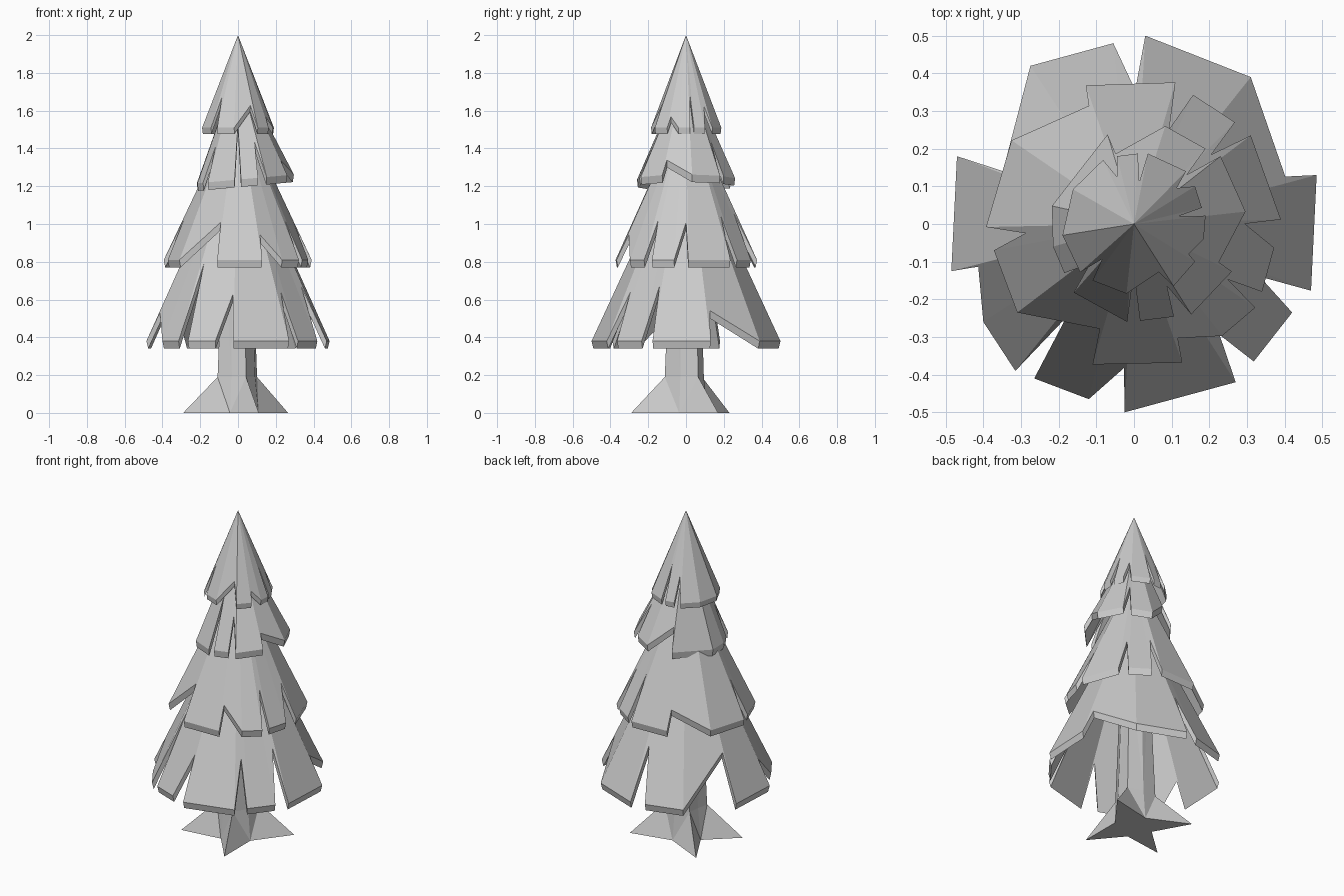
import bpy, bmesh
from mathutils import Vector

if "Cube" in bpy.data.objects:
    bpy.data.objects.remove(bpy.data.objects["Cube"])


def make_object(name, bm):
    bmesh.ops.recalc_face_normals(bm, faces=bm.faces)
    mesh = bpy.data.meshes.new(name)
    bm.to_mesh(mesh)
    bm.free()
    obj = bpy.data.objects.new(name, mesh)
    bpy.context.collection.objects.link(obj)
    return obj


def foliage(name, apex_z, rim_z, corners, tilt=0.0, thick=0.04):
    """Faceted hollow cone. Corners run clockwise; a corner (x, y, t, s) is
    followed by a notch, t along to the next corner and s of the way down."""
    apex = Vector((0, 0, apex_z))
    pts = [Vector((c[0], c[1], rim_z + tilt * c[0])) for c in corners]
    outline = []
    for i, c in enumerate(corners):
        outline.append(pts[i])
        if len(c) == 4:
            edge = pts[i].lerp(pts[(i + 1) % len(pts)], c[2])
            outline.append(apex.lerp(edge, c[3]))
    bm = bmesh.new()
    top = [bm.verts.new(p) for p in outline]
    low = [bm.verts.new((p.x * 0.98, p.y * 0.98, p.z - thick)) for p in outline]
    tip = bm.verts.new(apex)
    inner = bm.verts.new(apex - Vector((0, 0, thick)))
    n = len(top)
    for i in range(n):
        j = (i + 1) % n
        bm.faces.new((tip, top[i], top[j]))
        bm.faces.new((inner, low[j], low[i]))
        bm.faces.new((top[i], low[i], low[j], top[j]))
    return make_object(name, bm)


# Four tiers of drooping boughs, bottom to top
foliage("foliage_bottom", 1.46, 0.38, [
    (.03, .50), (.31, .39, .93, .85),
    (.485, .13), (.47, -.177, .25, .73),
    (.42, -.235), (.318, -.365, .4, .76),
    (.27, -.42), (-.025, -.50, .1, .77),
    (-.12, -.465), (-.265, -.41, .5, .62),
    (-.315, -.39), (-.40, -.26, .95, .86),
    (-.485, -.125), (-.47, .18, .03, .75),
    (-.275, .42), (-.055, .48, .7, .72)])

foliage("foliage_lower_middle", 1.64, 0.81, [
    (-.128, .368), (.11, .376, .5, .7),
    (.157, .343), (.268, .27, .4, .72),
    (.31, .235), (.39, .012, .15, .76),
    (.372, -.063), (.34, -.18, .4, .75),
    (.322, -.222), (.234, -.297, .9, .84),
    (.128, -.368), (-.11, -.373, .05, .76),
    (-.31, -.235), (-.372, -.07, .6, .75),
    (-.393, -.008), (-.325, .222, .95, .87)])

foliage("foliage_upper_middle", 1.83, 1.235, [
    (.083, .26), (.19, .20, .4, .68),
    (.23, .18), (.296, .033, .95, .86),
    (.26, -.126), (.152, -.24, .5, .68),
    (.106, -.246), (.016, -.257, .5, .5),
    (-.018, -.26), (-.16, -.182, .5, .68),
    (-.185, -.13), (-.215, -.06),
    (-.218, .048), (-.07, .238, .05, .78)], tilt=0.09)

foliage("foliage_top", 2.0, 1.51, [
    (-.045, .18), (.01, .187, .5, .6),
    (.037, .187), (.138, .14, .4, .77),
    (.162, .10), (.18, .043, .5, .64),
    (.19, .022), (.185, -.04, .85, .88),
    (.162, -.10), (.105, -.165, .15, .76),
    (-.02, -.185), (-.11, -.15, .5, .67),
    (-.143, -.128), (-.19, -.03),
    (-.162, .092), (-.082, .17, .5, .72)], thick=0.033)

# Trunk with four spreading roots: ridges alternate with valleys
roots = [Vector(p) for p in ((.11, -.29), (.265, .17), (-.23, .23), (-.29, -.14))]
bm = bmesh.new()
rings = []
for z, ridge, valley in ((0, None, .115), (.19, .12, .095), (1.0, .085, .07)):
    ring = []
    for i, r in enumerate(roots):
        mid = (r.normalized() + roots[(i + 1) % 4].normalized()).normalized()
        p = r if ridge is None else r.normalized() * ridge
        ring.append(bm.verts.new((p.x, p.y, z)))
        ring.append(bm.verts.new((mid.x * valley, mid.y * valley, z)))
    rings.append(ring)
for a, b in zip(rings, rings[1:]):
    for i in range(8):
        j = (i + 1) % 8
        # split so each root keeps a crisp ridge
        if i % 2 == 0:
            bm.faces.new((a[i], a[j], b[i]))
            bm.faces.new((a[j], b[j], b[i]))
        else:
            bm.faces.new((a[i], a[j], b[j]))
            bm.faces.new((a[i], b[j], b[i]))
bm.faces.new(rings[0][::-1])
bm.faces.new(rings[-1])
make_object("trunk", bm)
